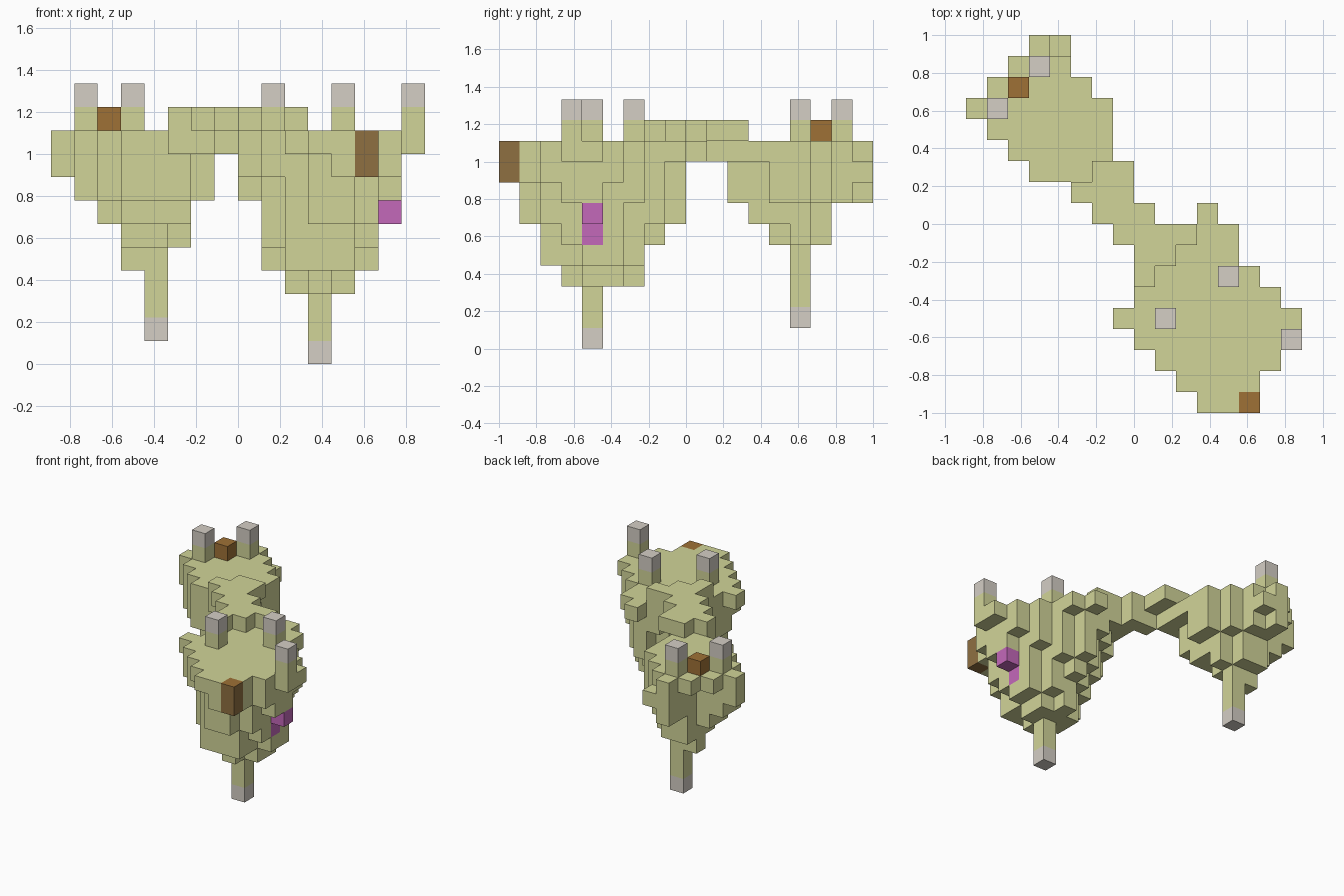
import bpy
import bmesh
from mathutils import Vector

if "Cube" in bpy.data.objects:
    bpy.data.objects.remove(bpy.data.objects["Cube"], do_unlink=True)

UNIT = 1 / 9  # edge length of one block


def make_material(name, red, green, blue):
    mat = bpy.data.materials.new(name)
    mat.use_nodes = True
    colour = (red, green, blue, 1)
    mat.diffuse_color = colour
    mat.node_tree.nodes["Principled BSDF"].inputs["Base Color"].default_value = colour
    return mat


MOSS = make_material("moss green", 0.64, 0.66, 0.315)
STONE = make_material("pale stone", 0.66, 0.62, 0.56)
BARK = make_material("bark brown", 0.275, 0.16, 0.053)
RUST = make_material("rust brown", 0.345, 0.165, 0.037)
PURPLE = make_material("crystal purple", 0.55, 0.14, 0.49)


def layer(z, first_row, *spans):
    """One slab of blocks: an x span for each successive y row."""
    return {(x, first_row + row, z)
            for row, (low, high) in enumerate(spans)
            for x in range(low, high + 1)}


def column(x, y, bottom, top):
    return {(x, y, z) for z in range(bottom, top + 1)}


# Large front island, tapering downwards
front_island = (
    layer(9, -9, (3, 5), (2, 5), (1, 6), (0, 7), (-1, 7), (0, 6), (0, 5), (0, 4), (0, 4), (3, 3))
    | layer(8, -9, (4, 5), (3, 5), (1, 6), (0, 6), (0, 6), (0, 6), (0, 5), (1, 4), (2, 3))
    | layer(7, -8, (3, 4), (2, 5), (1, 6), (0, 6), (0, 5), (1, 5), (2, 4), (3, 3))
    | layer(6, -8, (3, 4), (2, 5), (1, 5), (1, 5), (1, 5), (1, 4), (2, 4), (3, 3))
    | layer(5, -7, (2, 4), (1, 5), (1, 4), (1, 5), (2, 4), (3, 3))
    | layer(4, -7, (2, 4), (2, 4), (1, 5), (2, 5), (3, 4))
    | layer(3, -6, (3, 3), (2, 4), (2, 4), (3, 3))
)

# Smaller back island
back_island = (
    layer(9, 2, (-5, -2), (-6, -2), (-7, -2), (-8, -2), (-7, -3), (-6, -4), (-5, -5))
    | layer(8, 2, (-5, -3), (-6, -3), (-7, -2), (-8, -2), (-5, -3), (-5, -4), (-5, -4))
    | layer(7, 2, (-5, -3), (-6, -3), (-7, -2), (-7, -2), (-5, -3), (-5, -4), (-5, -5))
    | layer(6, 3, (-5, -3), (-6, -3), (-6, -3), (-5, -4))
    | layer(5, 4, (-5, -4), (-5, -3), (-5, -4))
    | layer(4, 5, (-5, -4))
)

# Diagonal bridge with a stepped underside
bridge = (
    layer(10, -3, (0, 0), (0, 1), (-1, 2), (-2, 0), (-3, -1), (-2, -1))
    | layer(9, 0, (-1, 0), (-3, -2))
)

# Accent blocks
front_knob = column(5, -9, 8, 9)
back_knob = column(-6, 6, 10, 10)
side_crystal = {(6, -5, 6), (5, -5, 5)}
front_island -= front_knob

parts = {
    "front_island": (front_island, MOSS),
    "back_island": (back_island, MOSS),
    "bridge": (bridge, MOSS),
    "front_knob": (front_knob, BARK),
    "back_knob": (back_knob, RUST),
    "side_crystal": (side_crystal, PURPLE),
}

# Upright posts with stone caps
posts = {"front_right": (1, -5), "front_back": (4, -3), "front_left": (7, -6),
         "back_right": (-7, 5), "back_rear": (-5, 7)}
for name, (x, y) in posts.items():
    parts[name + "_post"] = (column(x, y, 10, 10), MOSS)
    parts[name + "_cap"] = (column(x, y, 11, 11), STONE)

# Hanging legs with stone feet
for name, x, y, foot, top in (("front", 3, -5, 0, 2), ("back", -4, 5, 1, 3)):
    parts[name + "_leg"] = (column(x, y, foot + 1, top), MOSS)
    parts[name + "_foot"] = (column(x, y, foot, foot), STONE)

occupied = set().union(*(cells for cells, mat in parts.values()))


def build(name, cells, mat):
    """Make the exposed faces of a group of blocks."""
    bm = bmesh.new()
    for cell in sorted(cells):
        centre = Vector(cell) + Vector((0.5, 0.5, 0.5))
        for axis in range(3):
            for sign in (-1, 1):
                normal = Vector((0, 0, 0))
                normal[axis] = sign
                if tuple(int(v) for v in Vector(cell) + normal) in occupied:
                    continue
                side = Vector((0, 0, 0))
                side[(axis + 1) % 3] = 0.5
                up = normal.cross(side)
                middle = centre + normal / 2
                ring = (side + up, up - side, -side - up, side - up)
                bm.faces.new([bm.verts.new((middle + p) * UNIT) for p in ring])
    bmesh.ops.remove_doubles(bm, verts=bm.verts, dist=UNIT / 100)
    mesh = bpy.data.meshes.new(name)
    bm.to_mesh(mesh)
    bm.free()
    mesh.materials.append(mat)
    obj = bpy.data.objects.new(name, mesh)
    bpy.context.collection.objects.link(obj)
    return obj


objects = {name: build(name, cells, mat) for name, (cells, mat) in parts.items()}

# Warmer top on the front knob
knob = objects["front_knob"].data
knob.materials.append(RUST)
for face in knob.polygons:
    if face.normal.z > 0.5:
        face.material_index = 1
